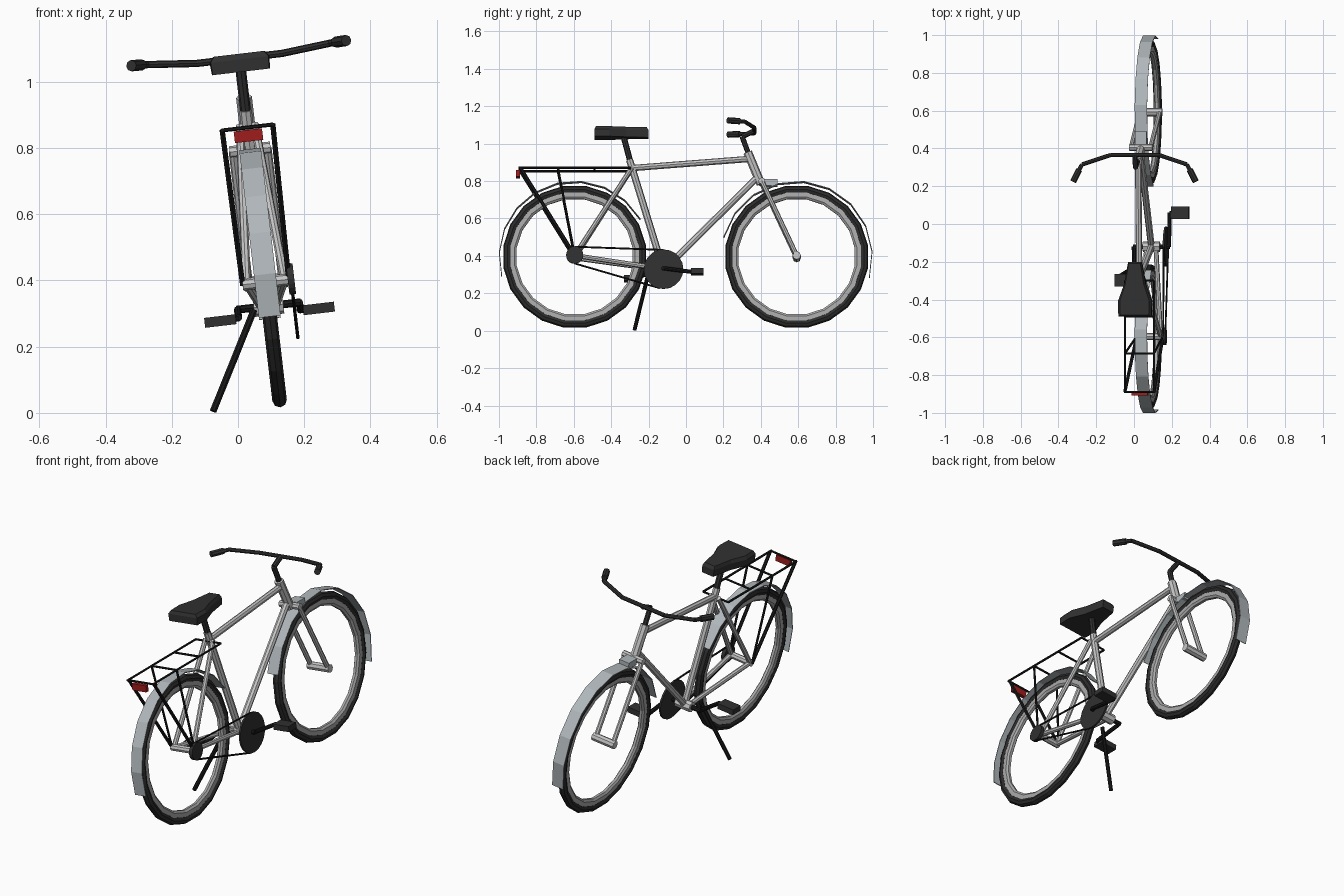
import bpy, bmesh, math
from mathutils import Vector, Matrix

if "Cube" in bpy.data.objects:
    bpy.data.objects.remove(bpy.data.objects["Cube"])

# The whole bicycle is built upright, then leaned onto its kickstand
LEAN = Matrix.Translation((0.13, 0, 0)) @ Matrix.Rotation(math.radians(-6.7), 4, 'Y')


def material(name, rgb):
    m = bpy.data.materials.new(name)
    m.diffuse_color = (*rgb, 1)
    m.use_nodes = True
    m.node_tree.nodes["Principled BSDF"].inputs["Base Color"].default_value = m.diffuse_color
    return m


SILVER = material("silver_paint", (0.56, 0.56, 0.56))
FENDER = material("fender_grey", (0.43, 0.47, 0.49))
RIM = material("rim_grey", (0.40, 0.40, 0.40))
RUBBER = material("tyre_rubber", (0.025, 0.025, 0.025))
BLACK = material("black_metal", (0.010, 0.010, 0.010))
DARK = material("dark_plastic", (0.030, 0.030, 0.030))
RED = material("red_reflector", (0.35, 0.012, 0.012))


def finish(name, bm, mat):
    bmesh.ops.recalc_face_normals(bm, faces=bm.faces)
    bm.transform(LEAN)
    me = bpy.data.meshes.new(name)
    bm.to_mesh(me)
    bm.free()
    me.materials.append(mat)
    ob = bpy.data.objects.new(name, me)
    bpy.context.collection.objects.link(ob)
    return ob


def add_rod(bm, a, b, r, sides=8):
    a, b = Vector(a), Vector(b)
    rot = (b - a).to_track_quat('Z', 'Y').to_matrix().to_4x4()
    bmesh.ops.create_cone(bm, cap_ends=True, segments=sides, radius1=r, radius2=r,
                          depth=(b - a).length, matrix=Matrix.Translation((a + b) / 2) @ rot)


def rods(name, pairs, r, mat, sides=8):
    bm = bmesh.new()
    for a, b in pairs:
        add_rod(bm, a, b, r, sides)
    return finish(name, bm, mat)


def both(a, b):
    """The same rod on the left and right sides."""
    return [((s * a[0], *a[1:]), (s * b[0], *b[1:])) for s in (-1, 1)]


def path(points):
    return list(zip(points, points[1:]))


def box(name, center, size, mat):
    bm = bmesh.new()
    bmesh.ops.create_cube(bm, size=1, matrix=Matrix.Translation(center) @ Matrix.Diagonal((*size, 1)))
    return finish(name, bm, mat)


def ring(name, y, z, section, mat, steps=20):
    """Revolve a closed (sideways, radius) section about the axle."""
    bm = bmesh.new()
    loops = []
    for i in range(steps):
        a = 2 * math.pi * (i + 0.5) / steps
        loops.append([bm.verts.new((u, y + r * math.cos(a), z + r * math.sin(a))) for u, r in section])
    n = len(section)
    for i in range(steps):
        p, q = loops[i], loops[(i + 1) % steps]
        for j in range(n):
            k = (j + 1) % n
            bm.faces.new((p[j], p[k], q[k], q[j]))
    return finish(name, bm, mat)


def fender(name, y, z, start, end, steps=9):
    """Thin flat strip bent around the wheel."""
    bm = bmesh.new()
    rows = []
    for i in range(steps + 1):
        a = math.radians(start + (end - start) * i / steps)
        rows.append([bm.verts.new((u, y + r * math.cos(a), z + r * math.sin(a)))
                     for u, r in ((-0.033, 0.402), (-0.033, 0.406), (0.033, 0.406), (0.033, 0.402))])
    for p, q in path(rows):
        for j in range(4):
            k = (j + 1) % 4
            bm.faces.new((p[j], p[k], q[k], q[j]))
    bm.faces.new(rows[0])
    bm.faces.new(rows[-1])
    return finish(name, bm, FENDER)


# Wheels and fenders
AXLE = 0.398
REAR, FRONT = -0.595, 0.592
TYRE = [(0.022 * math.cos(math.pi * k / 4), 0.364 + 0.022 * math.sin(math.pi * k / 4)) for k in range(8)]
RIM_SECTION = [(-0.015, 0.350), (-0.015, 0.325), (-0.007, 0.314), (0.007, 0.314), (0.015, 0.325), (0.015, 0.350)]
for label, y in (("rear", REAR), ("front", FRONT)):
    ring(label + "_tyre", y, AXLE, TYRE, RUBBER)
    ring(label + "_rim", y, AXLE, RIM_SECTION, RIM)
fender("rear_fender", REAR, AXLE, 30, 195)
fender("front_fender", FRONT, AXLE, -16, 165)

# Frame tubes
BB = (0, -0.12, 0.325)
rods("head_tube", [((0, 0.33, 0.96), (0, 0.40, 0.79))], 0.024, SILVER)
rods("top_tube", [((0, 0.345, 0.925), (0, -0.295, 0.875))], 0.017, SILVER)
rods("down_tube", [((0, 0.38, 0.825), BB)], 0.018, SILVER)
rods("seat_tube", [((0, -0.302, 0.92), BB)], 0.019, SILVER)
rods("bottom_bracket", [((-0.045, *BB[1:]), (0.045, *BB[1:]))], 0.028, SILVER)
rods("seat_stays", both((0.022, -0.29, 0.875), (0.058, REAR, AXLE)), 0.013, SILVER)
rods("chain_stays", both((0.025, -0.13, 0.33), (0.058, REAR, AXLE)), 0.013, SILVER)
rods("rear_axle", [((-0.07, REAR, AXLE), (0.07, REAR, AXLE))], 0.018, SILVER)

# Fork
rods("fork_legs", both((0.052, 0.405, 0.80), (0.052, FRONT, AXLE)), 0.013, SILVER)
rods("fork_crown", [((-0.062, 0.405, 0.80), (0.062, 0.405, 0.80))], 0.018, SILVER)
rods("front_axle", [((-0.066, FRONT, AXLE), (0.066, FRONT, AXLE))], 0.022, SILVER)
box("fork_bracket", (0, 0.455, 0.795), (0.06, 0.07, 0.036), FENDER)

# Handlebar, stem and grips
rods("stem", path([(0, 0.335, 0.95), (0, 0.30, 1.045), (0, 0.37, 1.078)]), 0.014, DARK)
half = [(0.13, 0.365, 1.078), (0.28, 0.315, 1.092), (0.325, 0.228, 1.094)]
left = [(-x, y, z) for x, y, z in reversed(half)]
rods("handlebar", path(left + half), 0.011, DARK)
rods("grips", both((0.295, 0.287, 1.093), (0.327, 0.224, 1.094)), 0.017, DARK)

# Saddle: tapered outline with a slightly smaller base
rods("seat_post", [((0, -0.295, 0.90), (0, -0.335, 1.05))], 0.016, DARK)
outline = [(0.088, -0.49), (0.091, -0.41), (0.058, -0.32), (0.036, -0.20)]
outline += [(-x, y) for x, y in reversed(outline)]
bm = bmesh.new()
low = [bm.verts.new((x * 0.97, y, 1.037)) for x, y in outline]
mid = [bm.verts.new((x, y, 1.075)) for x, y in outline]
top = [bm.verts.new((x * 0.86, -0.36 + (y + 0.36) * 0.94, 1.092)) for x, y in outline]
for p, q in ((low, mid), (mid, top)):
    for i in range(8):
        j = (i + 1) % 8
        bm.faces.new((p[i], p[j], q[j], q[i]))
bm.faces.new(low)
bm.faces.new(top)
finish("saddle", bm, DARK)

# Luggage rack with struts and rear reflector
W, RZ = 0.077, 0.868
rack = both((W, -0.895, RZ), (W, -0.30, RZ))
rack += [((-W, y, RZ), (W, y, RZ)) for y in (-0.89, -0.685, -0.49, -0.30)]
rods("rack_top", rack, 0.006, BLACK, 6)
rods("rack_main_struts", both((W, -0.885, RZ), (0.07, REAR, AXLE)), 0.009, BLACK, 6)
rods("rack_thin_struts", both((W, -0.685, RZ), (0.07, REAR, AXLE)), 0.006, BLACK, 6)
box("rear_reflector", (0, -0.898, 0.843), (0.086, 0.020, 0.035), RED)

# Chainring, sprocket and chain
CU = 0.077
for name, y, z, r, t in (("chainring", BB[1], 0.322, 0.106, 0.005), ("sprocket", REAR, AXLE, 0.046, 0.010)):
    rods(name, [((CU - t, y, z), (CU + t, y, z))], r, DARK, 20)
rods("chain", [((CU, REAR, AXLE + 0.045), (CU, -0.12, 0.426)),
               ((CU, REAR, AXLE - 0.045), (CU, -0.14, 0.220))], 0.005, BLACK, 6)

# Cranks and pedals
rods("crank_spindle", [((-0.098, *BB[1:]), (0.098, *BB[1:]))], 0.012, BLACK)
rods("cranks", [((0.094, *BB[1:]), (0.094, 0.06, 0.302)),
                ((-0.094, *BB[1:]), (-0.094, -0.295, 0.300))], 0.011, BLACK)
for label, x, y, z in (("right", 0.15, 0.06, 0.300), ("left", -0.15, -0.298, 0.297)):
    box(label + "_pedal", (x, y, z), (0.095, 0.065, 0.030), DARK)
    s = 0.094 if x > 0 else -0.094
    rods(label + "_pedal_axle", [((s, y, z), (x, y, z))], 0.008, BLACK)

# Kickstand
rods("kickstand", [((-0.045, -0.20, 0.318), (-0.203, -0.275, 0.029))], 0.011, BLACK)
